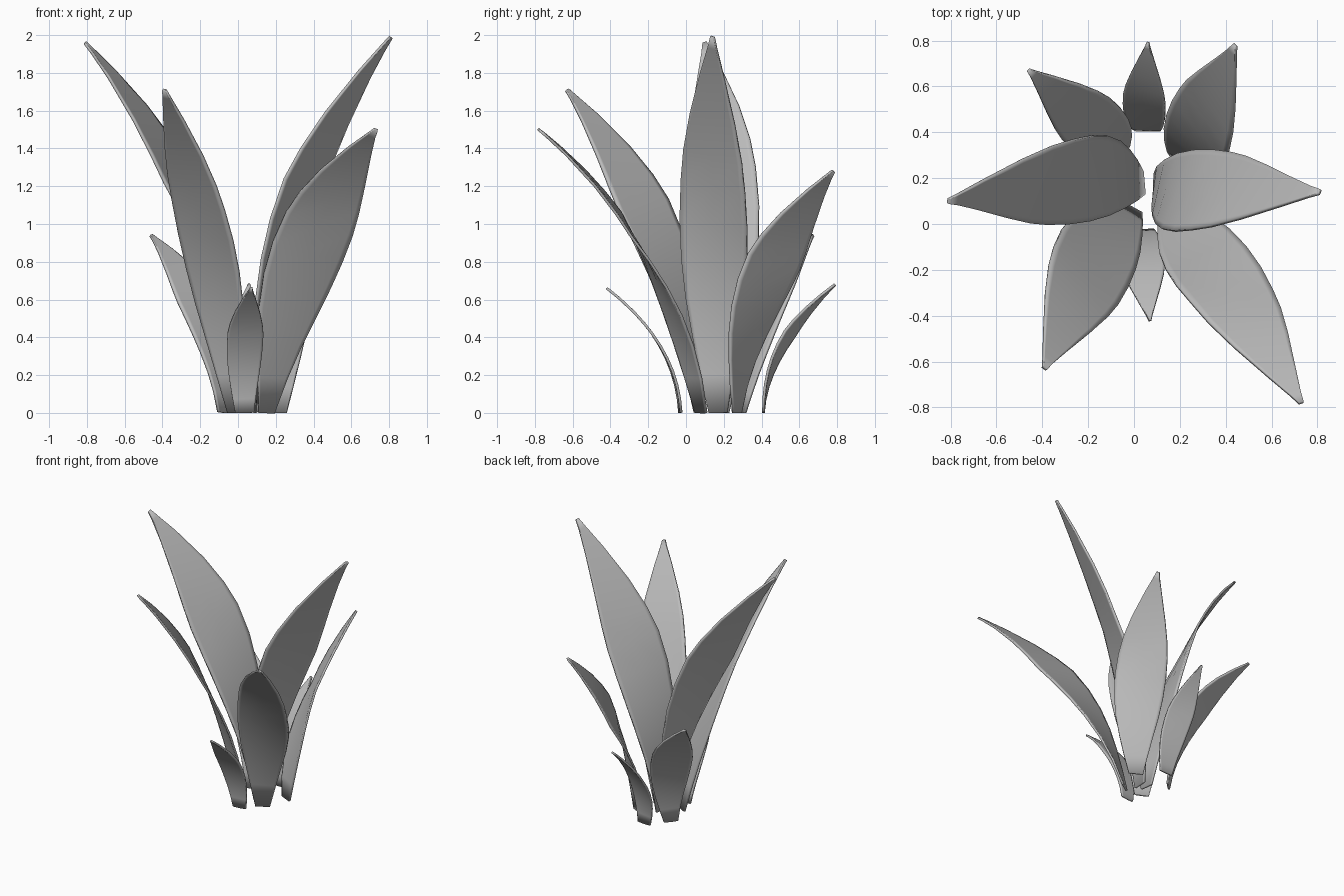
import bpy
from mathutils import Vector

cube = bpy.data.objects.get("Cube")
if cube:
    bpy.data.objects.remove(cube, do_unlink=True)

# One plain grey for the whole plant
GREY = (0.5, 0.5, 0.5, 1.0)
grey = bpy.data.materials.new("leaf_grey")
grey.use_nodes = True
grey.diffuse_color = GREY
grey.node_tree.nodes["Principled BSDF"].inputs["Base Color"].default_value = GREY

THICKNESS = 0.014
BASE_WIDTH = 0.1
MID = 0.6  # position of the middle control point along a leaf

# Blade outline: position along the leaf and share of the width.
# SWELL grows from the base width to the full width, TAPER narrows to the tip.
SWELL = [(0, 0), (0.1, 0.25), (0.2, 0.5), (0.3, 0.74), (0.4, 0.91)]
TAPER = [(0.5, 1), (0.6, 1), (0.68, 0.91), (0.78, 0.7), (0.9, 0.36), (0.97, 0.14), (1, 0.06)]
# Columns across the blade, with support loops near both edges
COLUMNS = (-1, -0.86, 0, 0.86, 1)


def arc(base, mid, tip):
    """Quadratic path through three points, with its tangent."""
    whole, part = tip - base, mid - base
    bend = (part - whole * MID) / (MID * MID - MID)
    start = whole - bend
    return (lambda t: base + start * t + bend * t * t,
            lambda t: (start + bend * 2 * t).normalized())


def make_leaf(name, base, mid, tip, across):
    """Flat blade that bends outward; across is its level width vector at the middle."""
    base, mid, tip = Vector(base), Vector(mid), Vector(tip)
    point, tangent = arc(base, mid, tip)
    span = Vector((*across, 0))
    full = span.length
    # The base stands square to the lean, then the blade twists to its own direction
    lean = tip - base
    square = Vector((-lean.y, lean.x, 0)).normalized()
    if square.dot(span) < 0:
        square.negate()
    rows = [(t, BASE_WIDTH + (full - BASE_WIDTH) * s) for t, s in SWELL]
    rows += [(t, full * s) for t, s in TAPER]

    verts, faces = [], []
    for t, width in rows:
        side = square.lerp(span / full, min(t / MID, 1)).normalized()
        direction = tangent(t)
        side = (side - direction * side.dot(direction)) * width
        for c in COLUMNS:
            p = point(t) + side * c / 2
            p.z = max(p.z, 0)
            verts.append(p)
    n = len(COLUMNS)
    for row in range(len(rows) - 1):
        for col in range(n - 1):
            a = row * n + col
            faces.append((a, a + 1, a + n + 1, a + n))
    mesh = bpy.data.meshes.new(name)
    mesh.from_pydata(verts, [], faces)
    mesh.materials.append(grey)
    mesh.shade_smooth()
    leaf = bpy.data.objects.new(name, mesh)
    bpy.context.collection.objects.link(leaf)
    solid = leaf.modifiers.new("thickness", "SOLIDIFY")
    solid.thickness = THICKNESS
    solid.offset = 0


# Leaves: base, middle, tip, level width vector
LEAVES = {
    "left_tall_leaf": ((0.09, 0.17, 0), (0.34, 0.143, 1.2), (0.81, 0.14, 1.99), (0.22, 0.335)),
    "right_tall_leaf": ((0.04, 0.18, 0), (-0.325, 0.183, 1.26), (-0.81, 0.1, 1.96), (0.17, 0.375)),
    "front_left_leaf": ((0.15, 0.08, 0), (0.43, -0.32, 1.0), (0.73, -0.78, 1.5), (0.41, -0.03)),
    "front_right_leaf": ((-0.01, 0.07, 0), (-0.21, -0.225, 1.1), (-0.39, -0.63, 1.71), (0.26, -0.29)),
    "front_small_leaf": ((0.035, -0.03, 0), (0.04, -0.18, 0.42), (0.07, -0.42, 0.66), (0.19, 0)),
    "back_right_leaf": ((-0.07, 0.28, 0), (-0.21, 0.46, 0.6), (-0.46, 0.67, 0.94), (0.23, 0.16)),
    "back_left_leaf": ((0.21, 0.27, 0), (0.31, 0.465, 0.8), (0.44, 0.78, 1.28), (-0.19, 0.31)),
    "back_small_leaf": ((0.06, 0.41, 0), (0.045, 0.55, 0.42), (0.06, 0.79, 0.68), (0.18, -0.07)),
}
for name, shape in LEAVES.items():
    make_leaf(name, *shape)
